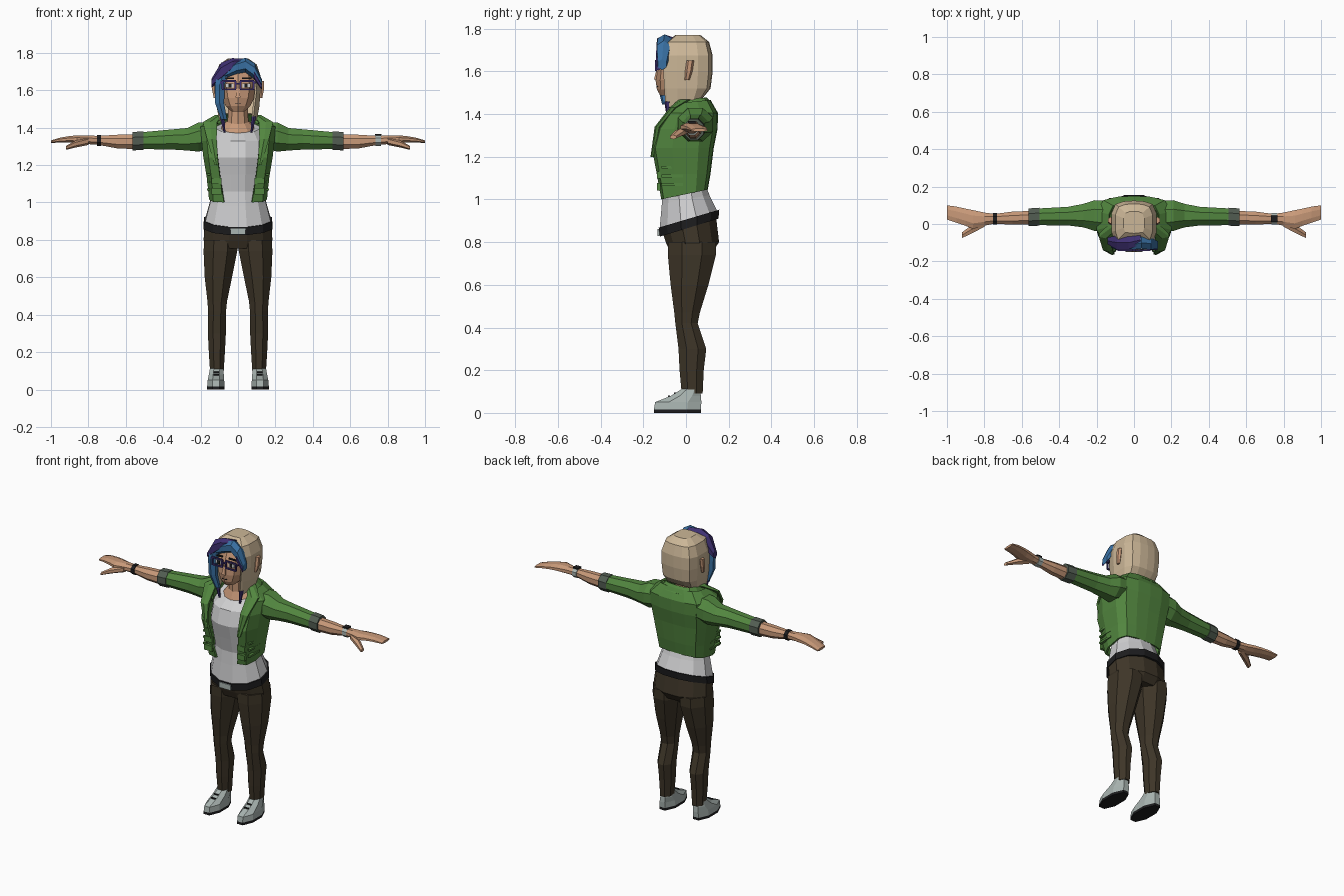
import bpy, bmesh, math

# ---- colours ----
def material(name, rgb):
    m = bpy.data.materials.new(name)
    m.diffuse_color = (*rgb, 1)
    return m

SKIN = material("skin", (.58, .32, .19))
GREEN = material("jacket green", (.085, .24, .05))
CUFF = material("cuff grey green", (.085, .11, .085))
WHITE = material("shirt white", (.62, .62, .63))
BROWN = material("trouser brown", (.048, .036, .021))
BLACK = material("black", (.012, .012, .013))
GREY = material("shoe grey", (.40, .46, .44))
BLONDE = material("hair blonde", (.60, .47, .31))
BLUE = material("hair blue", (.04, .16, .36))
PURPLE = material("hair purple", (.05, .03, .17))


# ---- helpers ----
def loft(name, rings, mat, closed=True, cap_start=True, cap_end=True, mirror=False, thick=0):
    bm = bmesh.new()
    vs = [[bm.verts.new(p) for p in r] for r in rings]
    n = len(rings[0])
    for a, b in zip(vs, vs[1:]):
        for j in range(n if closed else n - 1):
            k = (j + 1) % n
            bm.faces.new((a[j], a[k], b[k], b[j]))
    if cap_start:
        bm.faces.new(vs[0][::-1])
    if cap_end:
        bm.faces.new(vs[-1])
    if closed:
        bmesh.ops.recalc_face_normals(bm, faces=bm.faces)
    me = bpy.data.meshes.new(name)
    bm.to_mesh(me)
    bm.free()
    ob = bpy.data.objects.new(name, me)
    bpy.context.collection.objects.link(ob)
    me.materials.append(mat)
    if mirror:
        ob.modifiers.new("mirror", 'MIRROR')
    if thick:
        s = ob.modifiers.new("thickness", 'SOLIDIFY')
        s.thickness, s.offset = thick, -1
    return ob

def circle(n):
    k = 1 / math.cos(math.pi / n)
    return [(k * math.cos((i + .5) * math.tau / n), k * math.sin((i + .5) * math.tau / n)) for i in range(n)]

def zring(z, x, rx, yf, yb, tilt=0, n=8):
    """Level ring from front yf to back yb; tilt raises the back."""
    return [(x + rx * c, (yf + yb) / 2 + (yb - yf) / 2 * s, z + tilt * s) for c, s in circle(n)]

def xring(x, y, z, ry, rz, n=8):
    return [(x, y + ry * c, z + rz * s) for c, s in circle(n)]

def half_shell(z, xe, w, yf, yb, tilt=0):
    """Half section from an open front edge around the side to the back centre."""
    pts = [(xe, yf), (max(.85 * w, xe), .9 * yf), (w, .4 * yf), (w, .45 * yb),
           (.82 * w, .85 * yb), (.45 * w, .97 * yb), (0, yb)]
    return [(x, y, z + tilt * y / .12) for x, y in pts]

def box(name, c, size, mat, mirror=False):
    x, y, z = c
    a, b, h = (s / 2 for s in size)
    rings = [[(x - a, y - b, q), (x + a, y - b, q), (x + a, y + b, q), (x - a, y + b, q)] for q in (z - h, z + h)]
    return loft(name, rings, mat, mirror=mirror)


# ---- shoes ----
loft("shoe_sole", [zring(z, .118, .047, -.15, .07) for z in (0, .016)], BLACK, mirror=True)
loft("shoe", [zring(.016, .118, .047, -.15, .07), zring(.05, .118, .044, -.145, .072),
              zring(.08, .116, .040, -.07, .07), zring(.112, .114, .036, -.02, .066)], GREY, mirror=True)
for i, (y, z) in enumerate([(-.052, .092), (-.08, .078)]):
    box(f"shoe_lace_{i}", (.117, y, z), (.03, .008, .008), BLACK, True)

# ---- trousers ----
leg = [(.09, .113, .036, -.02, .078), (.2, .113, .043, -.03, .083), (.30, .113, .048, -.035, .095),
       (.42, .112, .048, -.05, .055), (.47, .111, .052, -.055, .065), (.60, .105, .073, -.072, .105),
       (.74, .094, .090, -.085, .14), (.80, .092, .088, -.085, .14)]
loft("trouser_leg", [zring(*r) for r in leg], BROWN, mirror=True)
loft("trouser_hips", [zring(.755, 0, .165, -.075, .125, n=12), zring(.80, 0, .184, -.095, .155, n=12),
                      zring(.885, 0, .178, -.11, .14, .04, n=12)], BROWN)
loft("belt", [zring(.868, 0, .184, -.122, .152, .042, n=12),
              zring(.91, 0, .182, -.128, .156, .042, n=12)], BLACK)
box("belt_buckle", (0, -.126, .845), (.08, .016, .034), GREY)

# ---- shirt, neck ----
shirt = [(.895, .178, -.124, .152, .038), (1.0, .150, -.113, .11, .02), (1.06, .137, -.108, .095),
         (1.15, .145, -.128, .10), (1.24, .152, -.15, .11), (1.33, .145, -.125, .115), (1.40, .115, -.075, .09, .03)]
loft("shirt", [zring(r[0], 0, *r[1:], n=12) for r in shirt], WHITE)
loft("neck", [zring(1.385, 0, .098, -.075, .08, .03, n=10), zring(1.435, 0, .056, -.05, .06, .015, n=10),
              zring(1.54, 0, .05, -.055, .05, n=10)], SKIN)

# ---- jacket ----
jacket = [(1.025, .075, .155, -.116, .102, .025), (1.12, .095, .165, -.137, .115), (1.24, .11, .185, -.16, .13),
          (1.33, .118, .195, -.135, .148), (1.405, .122, .20, -.08, .15), (1.455, .105, .135, -.04, .115, .012)]
loft("jacket_body", [half_shell(*r) for r in jacket], GREEN, False, False, False, True, .012)
loft("jacket_lapel", [zring(1.20, .115, .010, -.165, -.15, n=6), zring(1.34, .14, .026, -.145, -.12, n=6),
                      zring(1.43, .15, .038, -.075, -.045, n=6), zring(1.468, .10, .022, -.03, .02, n=6)],
     GREEN, mirror=True)
loft("jacket_collar", [half_shell(1.43, .11, .13, -.05, .13, .012), half_shell(1.468, .085, .10, -.02, .098, .012)],
     GREEN, False, False, False, True, .012)
for z in (1.06, 1.115):
    box("jacket_front_pocket", (.115, -.128, z), (.055, .018, .034), GREEN, True)
for z in (1.07, 1.11, 1.15):
    box("jacket_side_flap", (.158, -.065, z), (.016, .10, .012), GREEN, True)

# ---- arms ----
sleeve = [(.14, .04, 1.36, .085, .07), (.21, .045, 1.35, .082, .078), (.27, .045, 1.338, .063, .06),
          (.35, .042, 1.337, .05, .054), (.53, .038, 1.33, .044, .044)]
loft("sleeve", [xring(*r) for r in sleeve], GREEN, mirror=True)
loft("sleeve_cuff", [xring(.505, .039, 1.33, .048, .05), xring(.565, .036, 1.328, .047, .049)], CUFF, mirror=True)
arm = [(.55, .034, 1.325, .036, .04), (.65, .031, 1.326, .035, .036), (.745, .028, 1.332, .026, .024),
       (.80, .026, 1.335, .035, .023), (.86, .024, 1.338, .050, .021), (.90, .036, 1.338, .046, .017),
       (.95, .05, 1.334, .043, .013), (1.0, .062, 1.325, .038, .007)]
loft("forearm_and_hand", [xring(*r) for r in arm], SKIN, mirror=True)
loft("thumb", [xring(.80, .005, 1.328, .02, .018, 6), xring(.87, -.03, 1.312, .022, .016, 6),
               xring(.92, -.06, 1.292, .015, .009, 6)], SKIN, mirror=True)
loft("wrist_band", [xring(x, .028, 1.332, .032, .03) for x in (-.755, -.732)], BLACK)
loft("watch_strap", [xring(x, .028, 1.332, .031, .029) for x in (.735, .765)], GREY)
box("watch_face", (.75, .028, 1.363), (.035, .035, .008), BLACK)

# ---- head ----
head = [(1.487, .035, -.118, -.02), (1.515, .065, -.132, .04), (1.56, .088, -.137, .08),
        (1.62, .10, -.132, .095), (1.695, .09, -.105, .095), (1.735, .055, -.065, .07)]
loft("head", [zring(z, 0, *r, n=10) for z, *r in head], SKIN)
loft("nose", [zring(1.562, 0, .013, -.150, -.12, n=4), zring(1.61, 0, .007, -.138, -.12, n=4)], SKIN)
box("mouth", (0, -.134, 1.53), (.032, .008, .004), BLACK)
loft("ear", [zring(1.56, .122, .008, -.005, .015, n=6), zring(1.60, .126, .012, -.002, .028, n=6),
             zring(1.65, .126, .012, .005, .035, n=6)], SKIN, mirror=True)

# ---- eyes and glasses ----
box("eye_white", (.045, -.128, 1.626), (.042, .009, .022), WHITE, True)
box("iris", (.043, -.132, 1.626), (.018, .009, .022), BLACK, True)
box("eyebrow", (.047, -.124, 1.663), (.05, .009, .008), BLACK, True)
for z in (1.606, 1.650):
    box("glasses_rim_bar", (.048, -.140, z), (.076, .009, .009), PURPLE, True)
for x in (.013, .083):
    box("glasses_rim_post", (x, -.140, 1.628), (.009, .009, .044), PURPLE, True)
box("glasses_bridge", (0, -.141, 1.635), (.024, .008, .008), PURPLE)
box("glasses_temple", (.092, -.09, 1.642), (.008, .10, .009), PURPLE, True)

# ---- hair ----
hair = [(1.452, .08, .102, -.095, .075, .03), (1.52, .09, .115, -.102, .115), (1.60, .10, .12, -.106, .125),
        (1.675, .09, .121, -.104, .125), (1.738, 0, .10, -.092, .108), (1.77, 0, .055, -.05, .068)]
loft("hair_bob", [half_shell(*r) for r in hair], BLONDE, False, False, True, True, .012)
loft("fringe_purple", [xring(.035, -.085, 1.752, .025, .014, 6), xring(-.03, -.10, 1.737, .036, .030, 6),
                       xring(-.09, -.10, 1.695, .038, .045, 6), xring(-.142, -.09, 1.638, .018, .02, 6)], PURPLE)
loft("fringe_blue", [xring(-.07, -.117, 1.69, .016, .022, 6), xring(-.01, -.113, 1.722, .024, .03, 6),
                     xring(.04, -.10, 1.735, .032, .034, 6), xring(.09, -.105, 1.70, .032, .038, 6),
                     xring(.128, -.112, 1.632, .02, .022, 6)], BLUE)
loft("fringe_side_tip", [xring(.085, -.128, 1.685, .012, .022, 6), xring(.125, -.13, 1.62, .010, .014, 6)], PURPLE)
loft("side_lock_blue", [zring(1.445, -.075, .016, -.11, -.085, n=6), zring(1.53, -.098, .024, -.13, -.09, n=6),
                        zring(1.63, -.098, .026, -.135, -.09, n=6), zring(1.70, -.075, .03, -.13, -.085, n=6)], BLUE)
loft("lock_tip_purple", [zring(1.375, .072, .005, -.088, -.078, n=6),
                         zring(1.46, .085, .012, -.10, -.075, n=6)], PURPLE, mirror=True)
